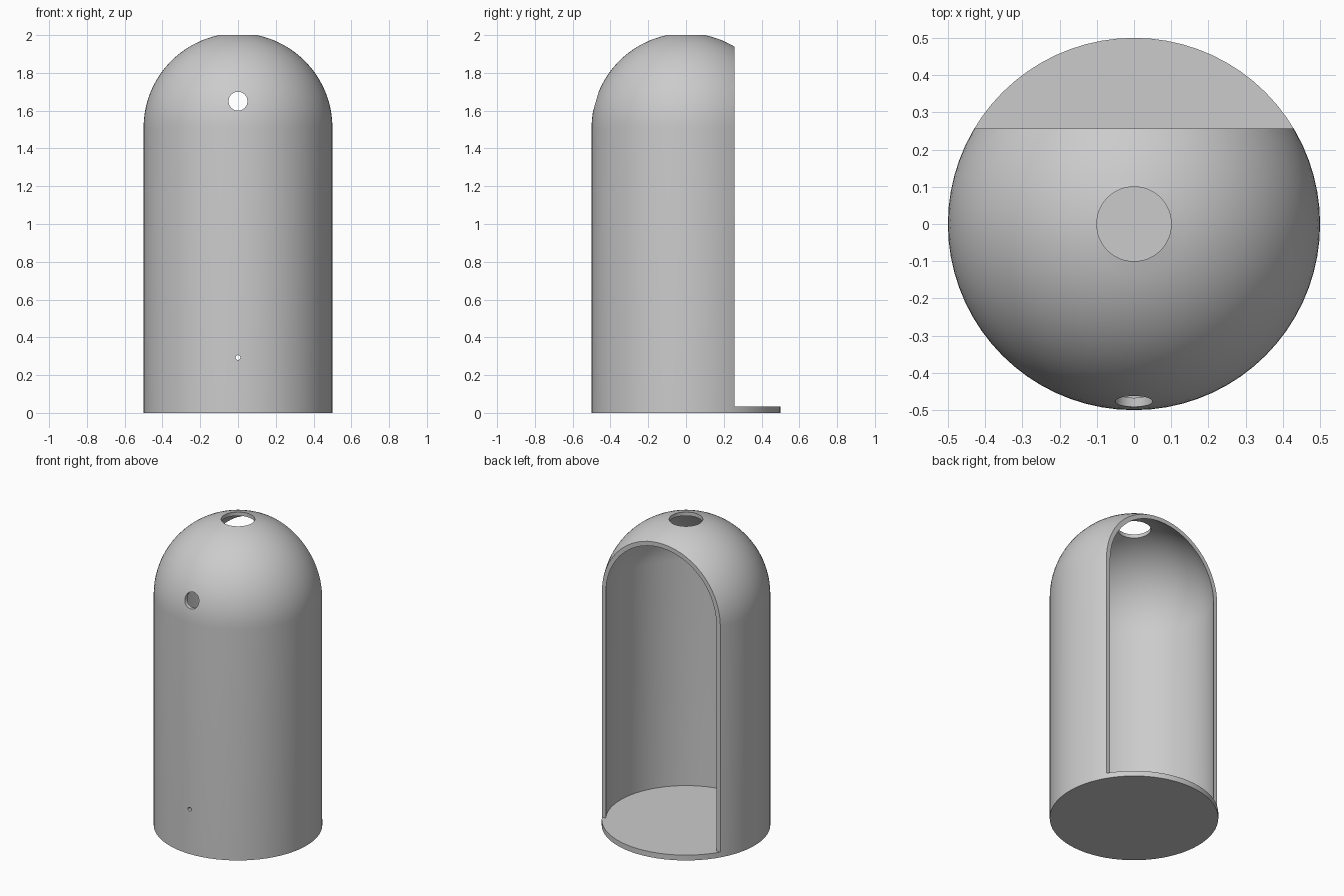
import bpy, bmesh, math
from mathutils import Matrix, Vector

if "Cube" in bpy.data.objects:
    bpy.data.objects.remove(bpy.data.objects["Cube"])

R_OUT, R_IN = 0.5, 0.476      # outer and inner wall radius
SPRING = 1.51                 # height where the dome starts
FLOOR = 0.035                 # floor thickness
VENT = 0.1                    # radius of the top opening
SIDES, ARC = 72, 18

grey = bpy.data.materials.new("plain grey")
grey.diffuse_color = (0.6, 0.6, 0.6, 1)
grey.use_nodes = True
grey.node_tree.nodes["Principled BSDF"].inputs["Base Color"].default_value = grey.diffuse_color


def make_object(name, bm):
    bmesh.ops.recalc_face_normals(bm, faces=bm.faces[:])
    mesh = bpy.data.meshes.new(name)
    bm.to_mesh(mesh)
    bm.free()
    ob = bpy.data.objects.new(name, mesh)
    bpy.context.collection.objects.link(ob)
    mesh.materials.append(grey)
    return ob


def dome_arc(r):
    """Points from the springing line up to the top opening."""
    end = math.acos(VENT / r)
    return [(r * math.cos(end * i / ARC), SPRING + r * math.sin(end * i / ARC))
            for i in range(ARC + 1)]


def hole_cutter(z, r):
    """Cylinder through the front wall."""
    bm = bmesh.new()
    m = Matrix.Translation((0, -0.45, z)) @ Matrix.Rotation(math.pi / 2, 4, 'X')
    bmesh.ops.create_cone(bm, cap_ends=True, segments=32, radius1=r, radius2=r,
                          depth=0.5, matrix=m)
    return make_object("hole_cutter", bm)


# Domed shell with floor, revolved from one closed profile
profile = ([(0, 0), (R_OUT, 0)] + dome_arc(R_OUT) + dome_arc(R_IN)[::-1]
           + [(R_IN, FLOOR), (0, FLOOR)])
bm = bmesh.new()
verts = [bm.verts.new((x, 0, z)) for x, z in profile]
edges = [bm.edges.new(pair) for pair in zip(verts, verts[1:])]
bmesh.ops.spin(bm, geom=verts + edges, cent=(0, 0, 0), axis=(0, 0, 1),
               angle=2 * math.pi, steps=SIDES, use_merge=False)
bmesh.ops.remove_doubles(bm, verts=bm.verts[:], dist=1e-5)
shell = make_object("domed_shell", bm)

# Back doorway, cut straight down to the floor
bm = bmesh.new()
bmesh.ops.create_cube(bm, size=1)
bmesh.ops.scale(bm, vec=Vector((1.4, 0.6, 2.4)), verts=bm.verts[:])
bmesh.ops.translate(bm, vec=Vector((0, 0.257 + 0.3, FLOOR + 1.2)), verts=bm.verts[:])
doorway = make_object("doorway_cutter", bm)

# Round front hole and small pin hole
cutters = [doorway, hole_cutter(1.65, 0.05), hole_cutter(0.293, 0.0125)]

bpy.context.view_layer.objects.active = shell
shell.select_set(True)
for cutter in cutters:
    mod = shell.modifiers.new("cut", 'BOOLEAN')
    mod.operation = 'DIFFERENCE'
    mod.solver = 'EXACT'
    mod.object = cutter
    bpy.ops.object.modifier_apply(modifier=mod.name)
for cutter in cutters:
    bpy.data.objects.remove(cutter, do_unlink=True)

bpy.ops.object.shade_smooth_by_angle(angle=math.radians(30))
